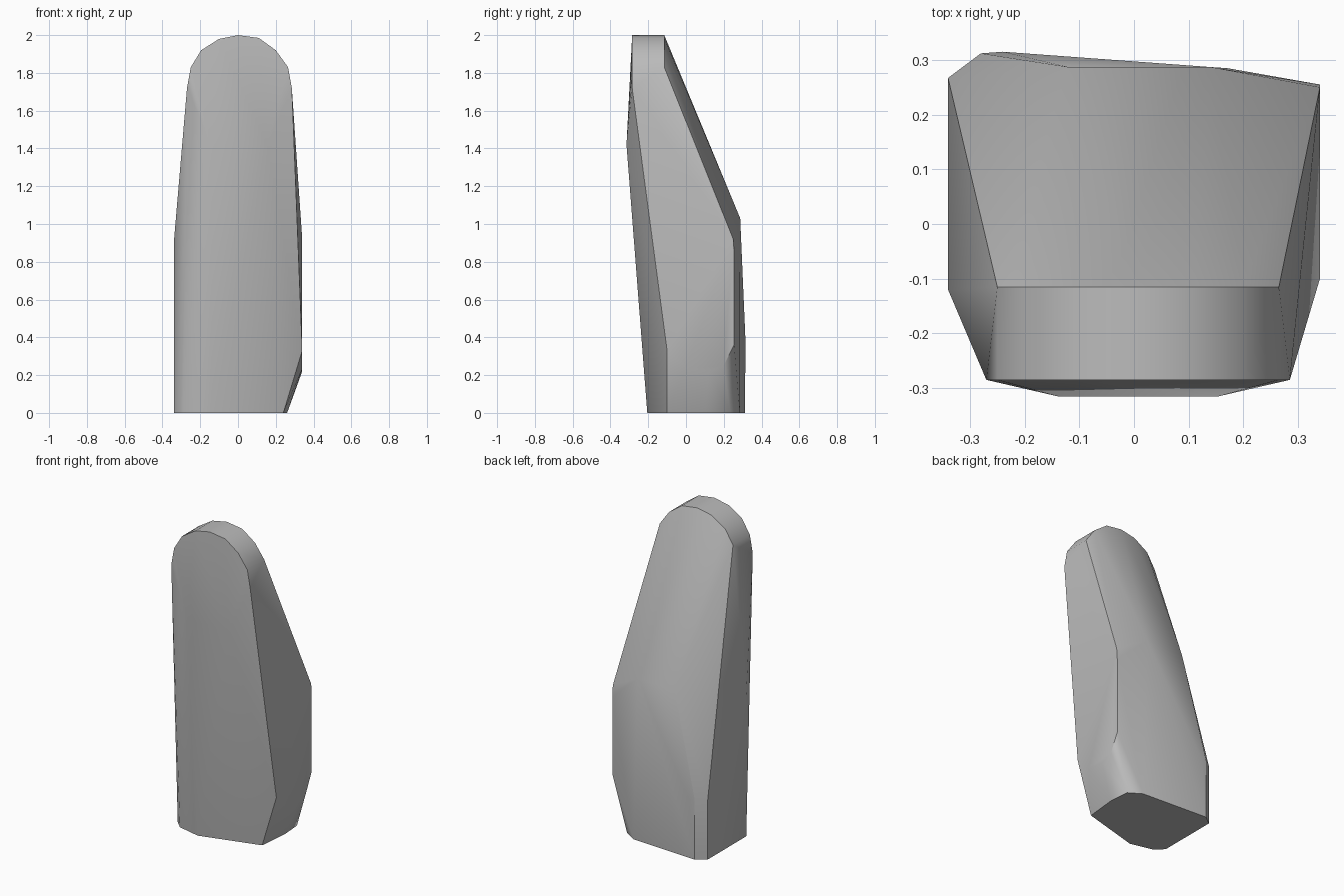
import bpy
import bmesh

default = bpy.data.objects.get("Cube")
if default:
    bpy.data.objects.remove(default, do_unlink=True)

grey = bpy.data.materials.new("plain grey")
grey.use_nodes = True
colour = (0.5, 0.5, 0.5, 1)
grey.diffuse_color = colour
grey.node_tree.nodes["Principled BSDF"].inputs["Base Color"].default_value = colour

# Rounded top, with the same arch at its front and back edge
arch = [(-0.25, 1.83), (-0.195, 1.92), (-0.1, 1.98), (0, 2),
        (0.11, 1.985), (0.2, 1.92), (0.265, 1.83)]
points = [(x, y, z) for x, z in arch for y in (-0.285, -0.115)]
points += [(-0.27, -0.285, 1.72), (0.285, -0.285, 1.72)]

# Front bulge and back ridge
points += [(-0.14, -0.315, 1.42), (0.155, -0.315, 1.42)]
points += [(-0.12, 0.287, 1.03), (0.14, 0.287, 1.03)]

# Upright side with its chamfered back corner
points += [(-0.34, -0.12, 0.9), (-0.34, -0.12, 0)]
for z in (0, 0.38):
    points += [(-0.34, 0.267, z), (-0.28, 0.312, z)]
points.append((-0.24, 0.315, 0.38))

# Opposite side, tucked in along a curved lower edge
points += [(0.34, y, z) for y, z in [(0.25, 0.92), (0.255, 0.85), (0.255, 0.36),
           (0.2, 0.25), (0.12, 0.22), (0, 0.235), (-0.1, 0.33)]]

# Base outline
points += [(x, y, 0) for x, y in [(-0.29, -0.17), (-0.14, -0.205), (0.24, -0.1),
           (0.26, 0.1), (0.25, 0.235), (0.17, 0.285)]]

# Skin the faceted body around these corners
bm = bmesh.new()
for p in points:
    bm.verts.new(p)
hull = bmesh.ops.convex_hull(bm, input=bm.verts[:])
loose = {g for g in hull["geom_interior"] + hull["geom_unused"]
         if isinstance(g, bmesh.types.BMVert)}
bmesh.ops.delete(bm, geom=list(loose), context="VERTS")
bmesh.ops.dissolve_limit(bm, angle_limit=0.02, verts=bm.verts[:], edges=bm.edges[:])
bmesh.ops.recalc_face_normals(bm, faces=bm.faces[:])
mesh = bpy.data.meshes.new("faceted_body")
bm.to_mesh(mesh)
bm.free()
mesh.materials.append(grey)

body = bpy.data.objects.new("faceted_body", mesh)
bpy.context.collection.objects.link(body)
bpy.ops.object.select_all(action="DESELECT")
body.select_set(True)
bpy.context.view_layer.objects.active = body
bpy.ops.object.shade_smooth_by_angle(angle=0.52)
